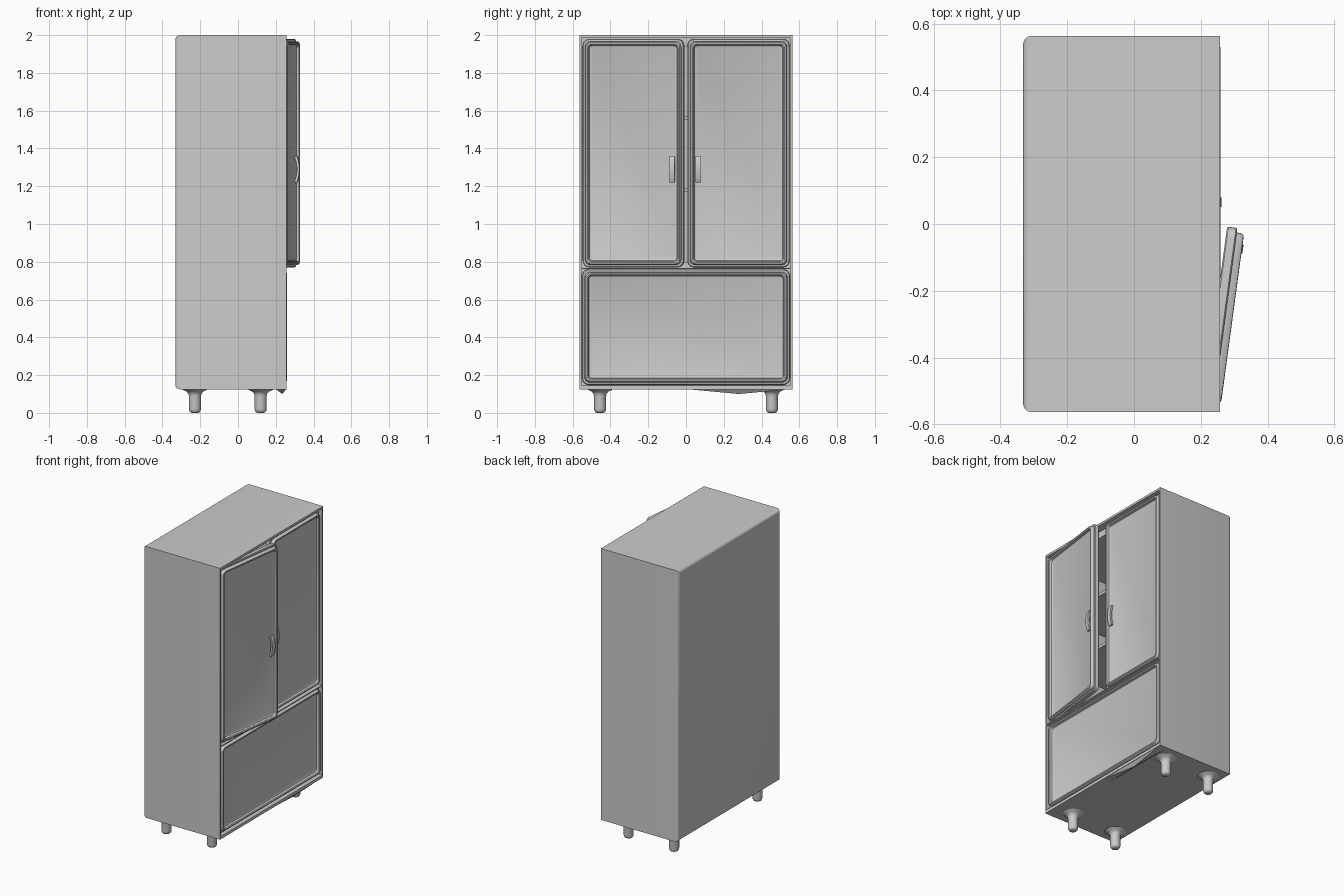
import bpy, bmesh, math
from mathutils import Matrix, Vector

if "Cube" in bpy.data.objects:
    bpy.data.objects.remove(bpy.data.objects["Cube"])

FRONT = 0.258  # x of the closed door fronts


def make_object(name, bm, smooth=True):
    bmesh.ops.recalc_face_normals(bm, faces=bm.faces)
    me = bpy.data.meshes.new(name)
    bm.to_mesh(me)
    bm.free()
    ob = bpy.data.objects.new(name, me)
    bpy.context.collection.objects.link(ob)
    if smooth:
        shade(ob)
    return ob


def shade(ob):
    bpy.ops.object.select_all(action='DESELECT')
    ob.select_set(True)
    bpy.context.view_layer.objects.active = ob
    bpy.ops.object.shade_smooth_by_angle(angle=math.radians(35))


def box_bm(lo, hi):
    bm = bmesh.new()
    bmesh.ops.create_cube(bm, size=1)
    lo, hi = Vector(lo), Vector(hi)
    for v in bm.verts:
        v.co = (lo + hi) / 2 + v.co * (hi - lo)
    return bm


def rounded_panel(name, w, z0, z1, profile, radius=0.035, seg=5):
    """Stack of rounded rectangles (x offset, inset) along x, width from y=0 to w."""
    bm = bmesh.new()
    rings = []
    for x, inset in profile:
        r = max(radius - inset * 0.5, 0.012)
        ya, yb, za, zb = inset, w - inset, z0 + inset, z1 - inset
        ring = []
        for k, (cy, cz) in enumerate([(yb - r, zb - r), (ya + r, zb - r),
                                      (ya + r, za + r), (yb - r, za + r)]):
            for i in range(seg + 1):
                a = math.pi / 2 * (k + i / seg)
                ring.append(bm.verts.new((x, cy + r * math.cos(a), cz + r * math.sin(a))))
        rings.append(ring)
    n = len(rings[0])
    for a, b in zip(rings, rings[1:]):
        for i in range(n):
            bm.faces.new((a[i], a[(i + 1) % n], b[(i + 1) % n], b[i]))
    bm.faces.new(rings[0])
    bm.faces.new(rings[-1])
    return make_object(name, bm)


def handle(name, y, z=1.29, half=0.07, width=0.028):
    """Bowed pull extruded across y from an arch profile in x-z."""
    bm = bmesh.new()
    steps = 10
    arch = [(-0.03, -half), (-0.01, -half)]
    for i in range(steps + 1):
        t = -1 + 2 * i / steps
        arch.append((-0.006 + 0.010 * (1 - t * t), t * half * 0.9))
    arch += [(-0.01, half), (-0.03, half), (-0.03, half * 0.8)]
    for i in range(steps + 1):
        t = 1 - 2 * i / steps
        arch.append((-0.017 + 0.008 * (1 - t * t), t * half * 0.75))
    arch.append((-0.03, -half * 0.8))
    f = bm.faces.new([bm.verts.new((x, y - width / 2, z + dz)) for x, dz in arch])
    ext = bmesh.ops.extrude_face_region(bm, geom=[f])
    bmesh.ops.translate(bm, vec=(0, width, 0),
                        verts=[v for v in ext['geom'] if isinstance(v, bmesh.types.BMVert)])
    return make_object(name, bm)


# Cabinet shell: back edges rounded, front edges crisp
bm = box_bm((-0.332, -0.563, 0.125), (0.257, 0.563, 2.0))
back = [e for e in bm.edges if all(v.co.x < 0 for v in e.verts)]
bmesh.ops.bevel(bm, geom=back, offset=0.025, segments=5, profile=0.5, affect='EDGES')
cabinet = make_object("cabinet", bm, smooth=False)

# Front pocket for the doors plus the two compartments
cuts = [((0.203, -0.552, 0.768), (0.4, 0.552, 1.985)),
        ((0.203, -0.552, 0.145), (0.4, 0.552, 0.762)),
        ((-0.28, -0.51, 0.80), (0.3, 0.51, 1.94)),
        ((-0.28, -0.51, 0.19), (0.3, 0.51, 0.73))]
for lo, hi in cuts:
    cutter = make_object("cavity_cutter", box_bm(lo, hi), smooth=False)
    mod = cabinet.modifiers.new("cut", 'BOOLEAN')
    mod.operation, mod.solver, mod.object = 'DIFFERENCE', 'EXACT', cutter
    bpy.context.view_layer.objects.active = cabinet
    bpy.ops.object.modifier_apply(modifier=mod.name)
    bpy.data.objects.remove(cutter)
shade(cabinet)

# Interior shelves
for i, z in enumerate((1.17, 1.55)):
    make_object(f"shelf_{i + 1}", box_bm((-0.285, -0.515, z), (0.17, 0.515, z + 0.02)), False)

# Doors and lower drawer: flange, raised rim, recessed panel
profile = [(-0.052, 0.004), (-0.048, 0), (-0.025, 0), (-0.021, 0.004), (-0.021, 0.013),
           (-0.005, 0.015), (0, 0.019), (0.001, 0.026), (-0.003, 0.032),
           (-0.016, 0.036), (-0.020, 0.044)]
W = 0.540
closed = rounded_panel("right_door", W, 0.77, 1.98, profile)
grip = handle("right_door_handle", 0.057)
for ob in (closed, grip):
    ob.location = (FRONT, 0.008, 0)

ajar = rounded_panel("left_door_ajar", W, 0.77, 1.98, profile)
grip = handle("left_door_handle", W - 0.06)
for ob in (ajar, grip):
    ob.matrix_world = Matrix.Translation((FRONT, -0.55, 0)) @ Matrix.Rotation(math.radians(-7.7), 4, 'Z')

drawer = rounded_panel("lower_drawer", 1.10, 0.148, 0.760, profile)
drawer.location = (FRONT, -0.55, 0)

# Shallow sagging lip under the front edge
bm = bmesh.new()
p = [bm.verts.new(c) for c in [(0.255, 0.0, 0.126), (0.255, 0.56, 0.126),
                               (0.235, 0.28, 0.1), (0.2, 0.0, 0.126), (0.2, 0.56, 0.126)]]
for f in [(0, 1, 2), (1, 4, 2), (4, 3, 2), (3, 0, 2), (0, 3, 4, 1)]:
    bm.faces.new([p[i] for i in f])
make_object("bottom_lip", bm, False)

# Feet: lathed rounded peg with flared top
foot = [(0.0, 0.0), (0.016, 0.0), (0.025, 0.004), (0.030, 0.012), (0.032, 0.022), (0.032, 0.09),
        (0.035, 0.102), (0.044, 0.113), (0.062, 0.121), (0.07, 0.127), (0.0, 0.127)]
for xn, x in (("back", -0.228), ("front", 0.12)):
    for yn, y in (("left", -0.455), ("right", 0.455)):
        bm = bmesh.new()
        vs = [bm.verts.new((r, 0, z)) for r, z in foot]
        es = [bm.edges.new(e) for e in zip(vs, vs[1:])]
        bmesh.ops.spin(bm, geom=vs + es, cent=(0, 0, 0), axis=(0, 0, 1),
                       angle=2 * math.pi, steps=20)
        bmesh.ops.remove_doubles(bm, verts=bm.verts, dist=1e-4)
        make_object(f"{xn}_{yn}_foot", bm).location = (x, y, 0)
